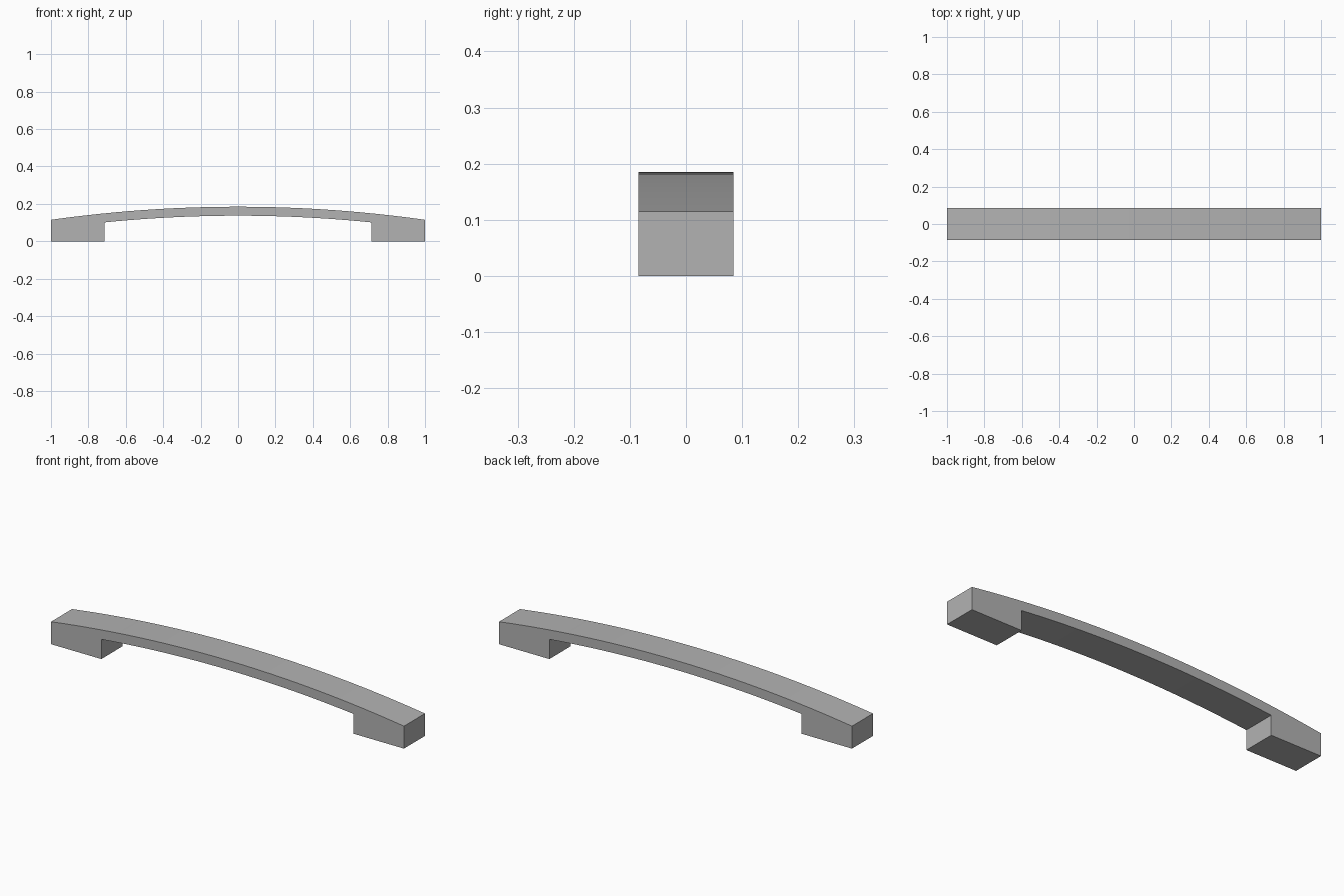
import bpy, bmesh, math

cube = bpy.data.objects.get("Cube")
if cube:
    bpy.data.objects.remove(cube, do_unlink=True)

HALF_LENGTH, HALF_DEPTH = 1.0, 0.085
TOP, END_HEIGHT, THICKNESS = 0.185, 0.115, 0.048
FOOT_INNER = 0.715
SEGMENTS = 24

# Both arcs share one centre below the handle
rise = TOP - END_HEIGHT
radius = (HALF_LENGTH ** 2 + rise ** 2) / (2 * rise)
centre_z = TOP - radius


def arc(r, half_width):
    """Points from -half_width to +half_width along an arc of radius r."""
    limit = math.asin(half_width / r)
    angles = [limit * (2 * i / SEGMENTS - 1) for i in range(SEGMENTS + 1)]
    return [(r * math.sin(a), centre_z + r * math.cos(a)) for a in angles]


# Side profile: top arc, right foot, underside arc, left foot
profile = arc(radius, HALF_LENGTH)
profile += [(HALF_LENGTH, 0), (FOOT_INNER, 0)]
profile += reversed(arc(radius - THICKNESS, FOOT_INNER))
profile += [(-FOOT_INNER, 0), (-HALF_LENGTH, 0)]

# Extrude the profile through the depth
bm = bmesh.new()
face = bm.faces.new([bm.verts.new((x, -HALF_DEPTH, z)) for x, z in profile])
result = bmesh.ops.extrude_face_region(bm, geom=[face])
moved = [v for v in result["geom"] if isinstance(v, bmesh.types.BMVert)]
bmesh.ops.translate(bm, verts=moved, vec=(0, 2 * HALF_DEPTH, 0))
bmesh.ops.recalc_face_normals(bm, faces=bm.faces)
mesh = bpy.data.meshes.new("arched_handle")
bm.to_mesh(mesh)
bm.free()

handle = bpy.data.objects.new("arched_handle", mesh)
bpy.context.collection.objects.link(handle)

# Plain grey finish
grey = bpy.data.materials.new("grey_metal")
grey.use_nodes = True
colour = (0.45, 0.45, 0.45, 1)
grey.diffuse_color = colour
grey.node_tree.nodes["Principled BSDF"].inputs["Base Color"].default_value = colour
mesh.materials.append(grey)

# Smooth arcs, crisp edges
bpy.ops.object.select_all(action="DESELECT")
handle.select_set(True)
bpy.context.view_layer.objects.active = handle
bpy.ops.object.shade_smooth_by_angle(angle=math.radians(30))
